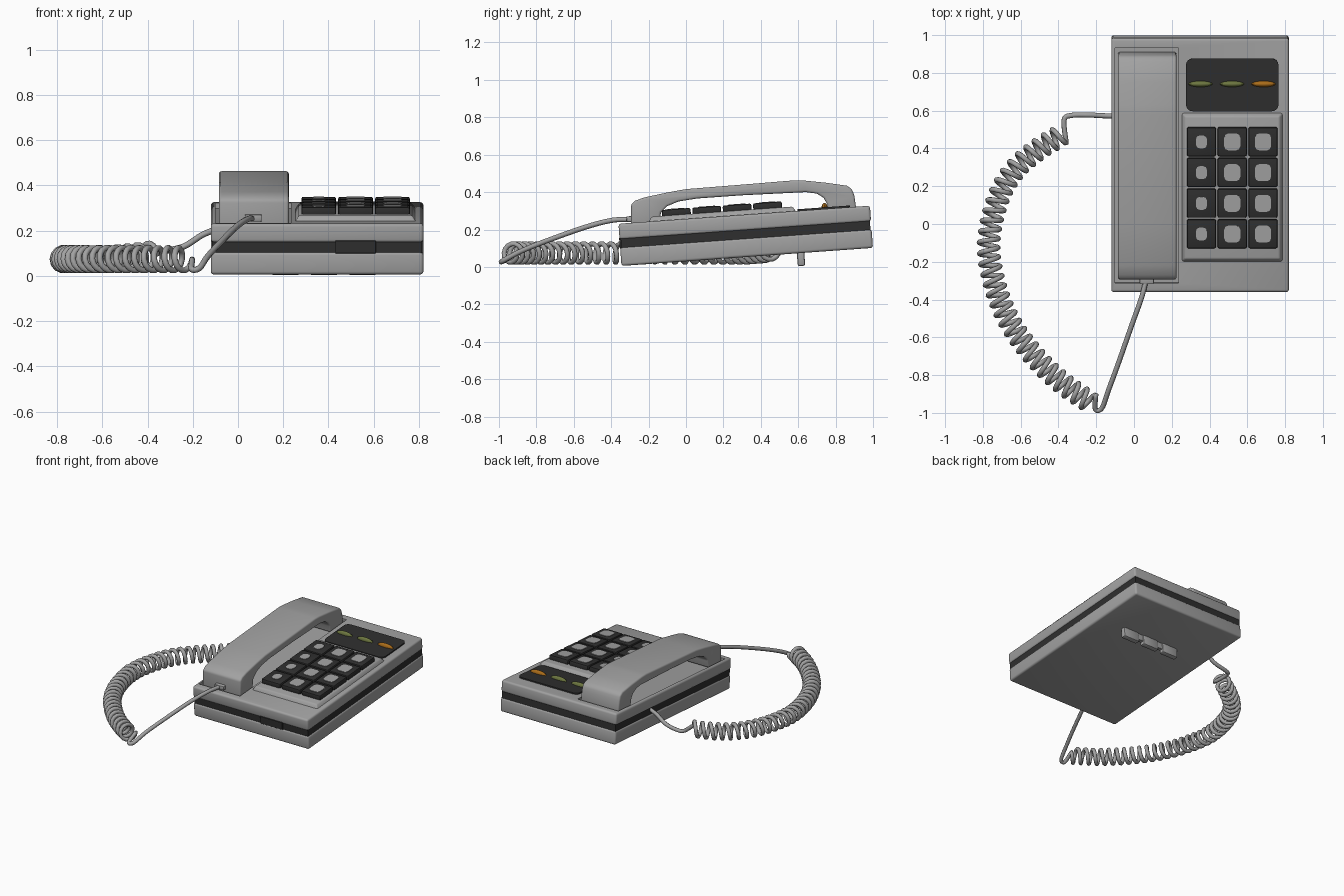
import bpy, bmesh, math
from mathutils import Matrix, Vector

if "Cube" in bpy.data.objects:
    bpy.data.objects.remove(bpy.data.objects["Cube"])


def material(name, r, g, b):
    m = bpy.data.materials.new(name)
    m.diffuse_color = (r, g, b, 1)
    m.use_nodes = True
    m.node_tree.nodes["Principled BSDF"].inputs["Base Color"].default_value = m.diffuse_color
    return m


GREY = material("warm_grey_plastic", 0.36, 0.36, 0.36)
DARK = material("charcoal_plastic", 0.028, 0.028, 0.028)
OLIVE = material("olive_lamp", 0.15, 0.18, 0.05)
ORANGE = material("orange_lamp", 0.40, 0.15, 0.01)

# The whole body leans forward on its rear foot
TILT = (Matrix.Translation((0, -0.35, 0.005)) @ Matrix.Rotation(math.radians(4.1), 4, 'X')
        @ Matrix.Translation((0, 0.35, 0)))


def finish(name, bm, mat, bevel=0.0, segments=3, tilt=True):
    """Round the sharp edges, place the mesh and shade it."""
    bmesh.ops.recalc_face_normals(bm, faces=bm.faces)
    if bevel:
        sharp = [e for e in bm.edges if e.calc_face_angle(0) > math.radians(32)]
        bmesh.ops.bevel(bm, geom=sharp, offset=bevel, segments=segments,
                        profile=0.5, affect='EDGES', clamp_overlap=True)
    if tilt:
        bm.transform(TILT)
    mesh = bpy.data.meshes.new(name)
    bm.to_mesh(mesh)
    bm.free()
    mesh.materials.append(mat)
    for p in mesh.polygons:
        p.use_smooth = True
    mesh.set_sharp_from_angle(angle=math.radians(35))
    ob = bpy.data.objects.new(name, mesh)
    bpy.context.collection.objects.link(ob)
    return ob


def box(name, x, y, z, mat, bevel=0.0, segments=3):
    """Box given by its ranges, in the body's own tilted frame."""
    bm = bmesh.new()
    bmesh.ops.create_cube(bm, size=1)
    for v in bm.verts:
        v.co = [r[0] + (c + 0.5) * (r[1] - r[0]) for c, r in zip(v.co, (x, y, z))]
    return finish(name, bm, mat, bevel, segments)


def prism(name, points, lo, hi, mat, axis='X', bevel=0.0, segments=3, tilt=True):
    """Outline extruded along x (points are y, z) or along z (points are x, y)."""
    bm = bmesh.new()
    place = (lambda a, b: (lo, a, b)) if axis == 'X' else (lambda a, b: (a, b, lo))
    face = bm.faces.new([bm.verts.new(place(a, b)) for a, b in points])
    new = bmesh.ops.extrude_face_region(bm, geom=[face])["geom"]
    shift = Vector((hi - lo, 0, 0)) if axis == 'X' else Vector((0, 0, hi - lo))
    bmesh.ops.translate(bm, vec=shift, verts=[g for g in new if isinstance(g, bmesh.types.BMVert)])
    return finish(name, bm, mat, bevel, segments, tilt)


def rounded_outline(cx, cy, w, h, r, steps=4):
    pts = []
    for k, (sx, sy) in enumerate(((1, 1), (-1, 1), (-1, -1), (1, -1))):
        for i in range(steps + 1):
            a = math.pi / 2 * (k + i / steps)
            pts.append((cx + sx * (w / 2 - r) + r * math.cos(a),
                        cy + sy * (h / 2 - r) + r * math.sin(a)))
    return pts


# Body: lower shell, dark waist band, upper shell
BX, BY = (-0.12, 0.82), (-0.345, 1.003)
box("base_shell", BX, BY, (0.0, 0.1), GREY, 0.014)
box("waist_band", (-0.114, 0.814), (-0.339, 0.997), (0.085, 0.155), DARK)
box("front_latch", (0.43, 0.61), (-0.347, -0.33), (0.094, 0.151), DARK, 0.002, 1)
top = box("top_shell", BX, BY, (0.142, 0.226), GREY, 0.014)

# Shallow cradle recess for the handset
cutter = box("cradle_cutter", (-0.1, 0.235), (-0.296, 0.95), (0.2, 0.3), GREY)
cutter.hide_render = True
cutter.hide_viewport = True
cut = top.modifiers.new("cradle", 'BOOLEAN')
cut.operation = 'DIFFERENCE'
cut.solver = 'EXACT'
cut.object = cutter

# Raised keypad deck with sloping sides
bm = bmesh.new()
bmesh.ops.create_cube(bm, size=1)
for v in bm.verts:
    inset = 0.022 if v.co.z > 0 else 0.0
    v.co = (0.52 + math.copysign(0.272 - inset, v.co.x),
            0.212 + math.copysign(0.4 - inset, v.co.y),
            0.251 if v.co.z > 0 else 0.215)
finish("keypad_deck", bm, GREY, 0.008, 2)

# Keys with plain pale pads
for row in range(4):
    for col in range(3):
        x, y = 0.357 + 0.163 * col, 0.457 - 0.163 * row
        box(f"key_{row}_{col}", (x - 0.077, x + 0.077), (y - 0.077, y + 0.077),
            (0.24, 0.283), DARK, 0.009, 2)
        w, h = (0.06, 0.07) if col == 0 else (0.085, 0.09)
        prism(f"key_pad_{row}_{col}", rounded_outline(x, y, w, h, 0.022, 2),
              0.281, 0.286, GREY, 'Z')

# Indicator window and its three lamps
prism("indicator_window", rounded_outline(0.52, 0.756, 0.49, 0.28, 0.035), 0.222, 0.235, DARK, 'Z')
for i, mat in enumerate((OLIVE, OLIVE, ORANGE)):
    bm = bmesh.new()
    bmesh.ops.create_uvsphere(bm, u_segments=16, v_segments=8, radius=1)
    bm.transform(Matrix.Translation((0.352 + 0.167 * i, 0.761, 0.236))
                 @ Matrix.Diagonal((0.064, 0.016, 0.022, 1)))
    finish(f"lamp_{i}", bm, mat)

# Handset: arched side outline extruded across its width
handset = [(-0.295, 0.215), (-0.293, 0.335), (-0.27, 0.355), (-0.22, 0.372), (-0.1, 0.398),
           (0.0, 0.416), (0.3, 0.44), (0.58, 0.463), (0.63, 0.462), (0.75, 0.45),
           (0.86, 0.434), (0.888, 0.415), (0.9, 0.38), (0.912, 0.3),
           (0.76, 0.289), (0.755, 0.335), (0.735, 0.37), (0.7, 0.392), (0.64, 0.4),
           (0.3, 0.383), (0.06, 0.366), (-0.04, 0.35), (-0.1, 0.325), (-0.135, 0.29),
           (-0.145, 0.226)]
prism("handset", handset, -0.085, 0.225, GREY, bevel=0.012, tilt=False)
box("handset_cord_socket", (0.03, 0.105), (-0.3, -0.26), (0.232, 0.262), GREY, 0.005, 2)

# Rear stand: three linked tabs under the body
for i in range(3):
    x = 0.38 + 0.17 * (i - 1)
    box(f"stand_tab_{i}", (x - 0.066, x + 0.066), (0.595, 0.635), (-0.069, 0.01), GREY, 0.01, 2)
box("stand_bridge", (0.17, 0.59), (0.603, 0.628), (-0.045, 0.01), GREY)


# Cord: straight lead, coil along a bowed path, straight lead to the handset
def spline(points, per):
    """Catmull-Rom curve through the points."""
    p = [Vector(q) for q in points]
    p = [2 * p[0] - p[1]] + p + [2 * p[-1] - p[-2]]
    out = []
    for i in range(1, len(p) - 2):
        a, b, c, d = p[i - 1:i + 3]
        for k in range(per):
            t = k / per
            out.append(0.5 * (2 * b + (c - a) * t + (2 * a - 5 * b + 4 * c - d) * t * t
                              + (3 * b - a - 3 * c + d) * t ** 3))
    return out + [p[-2]]


Z = 0.074
centre = spline([(-0.385, 0.47, 0.095), (-0.5, 0.40, 0.08), (-0.62, 0.30, Z), (-0.70, 0.18, Z),
                 (-0.75, 0.03, Z), (-0.77, -0.12, Z), (-0.75, -0.27, Z), (-0.70, -0.43, Z),
                 (-0.62, -0.58, Z), (-0.50, -0.73, Z), (-0.37, -0.85, Z), (-0.23, -0.945, Z)], 50)
lengths = [0.0]
for a, b in zip(centre, centre[1:]):
    lengths.append(lengths[-1] + (b - a).length)

TURNS, STEPS, RADIUS = 33, 14, 0.05
coil, j = [], 0
for i in range(TURNS * STEPS + 1):
    s = lengths[-1] * i / (TURNS * STEPS)
    while j < len(centre) - 2 and lengths[j + 1] < s:
        j += 1
    step = centre[j + 1] - centre[j]
    pos = centre[j] + step * ((s - lengths[j]) / step.length)
    side = Vector((-step.y, step.x, 0)).normalized()
    a = 2 * math.pi * i / STEPS
    coil.append(pos + RADIUS * (math.cos(a) * side + math.sin(a) * Vector((0, 0, 1))))

lead_in = spline([(-0.10, 0.572, 0.205), (-0.16, 0.573, 0.18), (-0.24, 0.577, 0.13),
                  (-0.33, 0.575, 0.11), (-0.37, 0.55, 0.105), tuple(coil[0])], 6)
lead_out = spline([tuple(coil[-1]), (-0.205, -0.98, 0.03), (-0.17, -0.975, 0.035),
                   (-0.135, -0.88, 0.085), (-0.08, -0.73, 0.145), (-0.01, -0.53, 0.215),
                   (0.04, -0.39, 0.25), (0.068, -0.28, 0.253)], 6)
path = lead_in[:-1] + coil + lead_out[1:]
curve = bpy.data.curves.new("cord", 'CURVE')
curve.dimensions = '3D'
curve.bevel_depth = 0.0135
curve.bevel_resolution = 2
curve.use_fill_caps = True
line = curve.splines.new('POLY')
line.points.add(len(path) - 1)
for point, co in zip(line.points, path):
    point.co = (*co, 1)
line.use_smooth = True
curve.materials.append(GREY)
bpy.context.collection.objects.link(bpy.data.objects.new("coiled_cord", curve))
